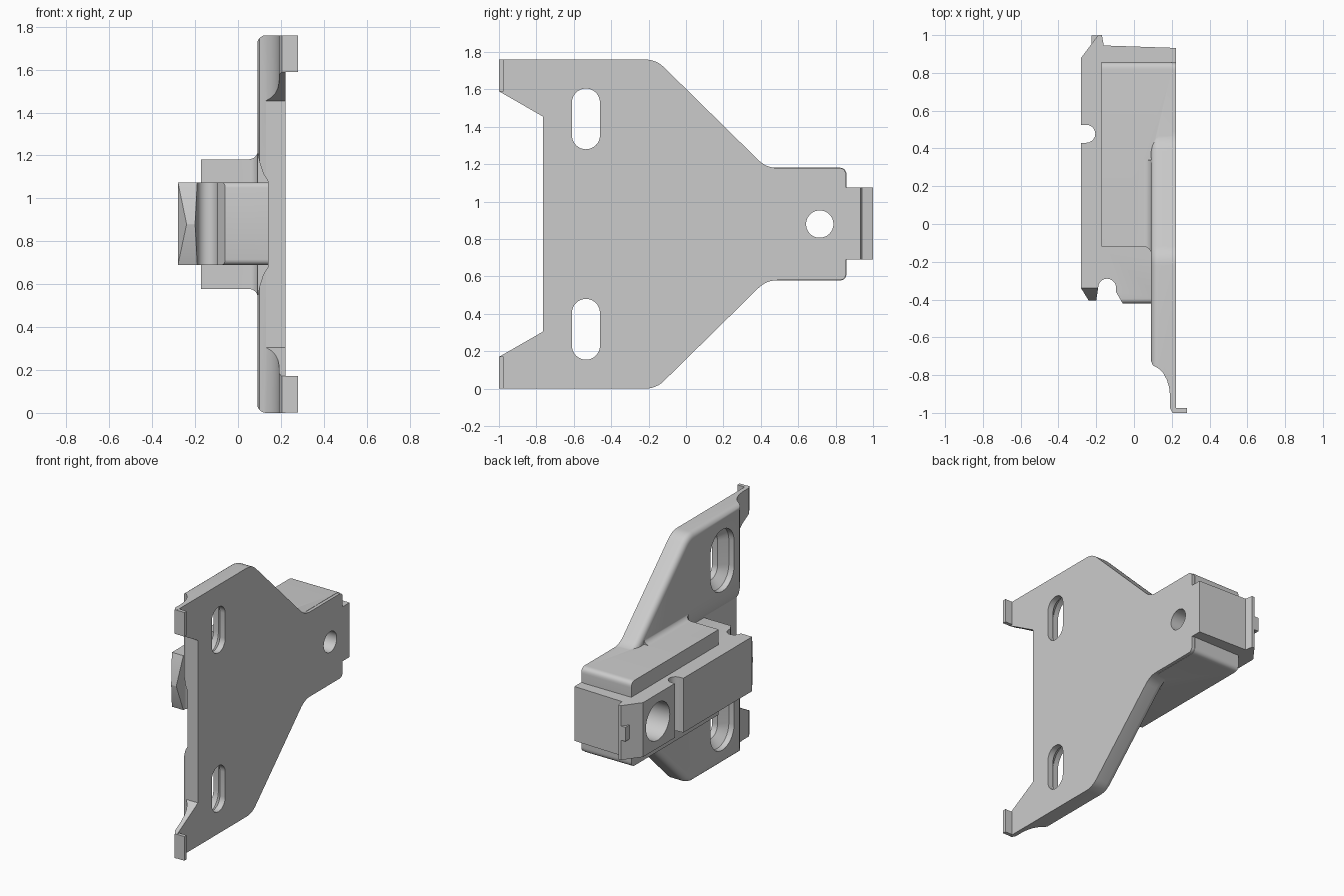
import bpy, bmesh
from math import sin, cos, pi
from mathutils import Vector

if "Cube" in bpy.data.objects:
    bpy.data.objects.remove(bpy.data.objects["Cube"])

ZC = 0.88  # mirror height


def loft(name, rings, edit=None):
    """Closed solid skinned through equal-length rings of 3D points."""
    bm = bmesh.new()
    vs = [[bm.verts.new(p) for p in r] for r in rings]
    n = len(vs[0])
    for a, b in zip(vs, vs[1:]):
        for i in range(n):
            j = (i + 1) % n
            bm.faces.new((a[i], a[j], b[j], b[i]))
    bm.faces.new(vs[0][::-1])
    bm.faces.new(vs[-1])
    bmesh.ops.recalc_face_normals(bm, faces=bm.faces)
    if edit:
        edit(bm)
    me = bpy.data.meshes.new(name)
    bm.to_mesh(me)
    bm.free()
    ob = bpy.data.objects.new(name, me)
    bpy.context.collection.objects.link(ob)
    return ob


def box(name, x0, x1, y0, y1, z0, z1):
    return loft(name, [[(x, y0, z0), (x, y1, z0), (x, y1, z1), (x, y0, z1)] for x in (x0, x1)])


def prism_x(name, pts, x0, x1, edit=None):
    return loft(name, [[(x, y, z) for y, z in pts] for x in (x0, x1)], edit)


def prism_z(name, pts, z0, z1, edit=None):
    return loft(name, [[(x, y, z) for x, y in pts] for z in (z0, z1)], edit)


def rounded(pts, seg=6):
    """Polygon of (u, v, radius) with rounded corners."""
    out = []
    for i, (u, v, r) in enumerate(pts):
        p = Vector((u, v))
        if r == 0:
            out.append((u, v))
            continue
        a = p + (Vector(pts[i - 1][:2]) - p).normalized() * r
        b = p + (Vector(pts[(i + 1) % len(pts)][:2]) - p).normalized() * r
        for k in range(seg + 1):
            t = k / seg
            out.append(tuple(a * (1 - t) ** 2 + p * 2 * t * (1 - t) + b * t * t))
    return out


def arc(cx, cy, r, a0, a1, n=10):
    return [(cx + r * cos(a0 + (a1 - a0) * i / n), cy + r * sin(a0 + (a1 - a0) * i / n)) for i in range(n + 1)]


def slot_cutter(name, y, z, half, steps):
    """Stadium-shaped hole along x; steps are (x, radius)."""
    rings = []
    for x, r in steps:
        ring = arc(y, z + half, r, 0, pi, 16) + arc(y, z - half, r, pi, 2 * pi, 16)
        if half == 0:
            ring = arc(y, z, r, 0, 2 * pi, 40)[:-1]
        rings.append([(x, a, b) for a, b in ring])
    return loft(name, rings)


def combine(a, b, op):
    m = a.modifiers.new(op, 'BOOLEAN')
    m.object, m.operation, m.solver = b, op, 'EXACT'
    bpy.context.view_layer.objects.active = a
    bpy.ops.object.modifier_apply(modifier=m.name)
    bpy.data.objects.remove(b)


def flare(name, half, y0, y1, x0, r):
    """Concave fillet skirt at the foot of a raised block."""
    rings = []
    for i in range(7):
        t = i / 6 * pi / 2
        x, d = x0 + r * sin(t), r * (1 - cos(t))
        rings.append([(x, y0 - d, ZC - half - d), (x, y1, ZC - half - d),
                      (x, y1, ZC + half + d), (x, y0 - d, ZC + half + d)])
    rings.append([(x + 0.04, b, c) for x, b, c in rings[-1]])
    return loft(name, rings)


# Base plate with rounded outer rim
low = [(-0.765, 0.305, 0), (-1, 0.17, 0), (-1, 0, 0), (-0.16, 0, 0.06),
       (0.43, 0.58, 0.06), (0.855, 0.58, 0.04)]
outline = rounded(low + [(y, 2 * ZC - z, r) for y, z, r in low[::-1]])


def rim(bm):
    es = [e for e in bm.edges if all(abs(v.co.x - 0.09) < 1e-5 for v in e.verts)]
    bmesh.ops.bevel(bm, geom=es, offset=0.04, segments=5, profile=0.5, affect='EDGES')


plate = prism_x("mounting_plate", outline, 0.09, 0.222, rim)

# Scooped thin feet at the front edge
scoop = [(0, -0.72), (0.088, -0.72), (0.10, -0.748), (0.13, -0.765), (0.155, -0.79), (0.174, -0.825),
         (0.186, -0.865), (0.191, -0.91), (0.191, -0.975), (0.205, -1.001), (0.205, -1.1), (0, -1.1)]
combine(plate, prism_z("scoop_cutter", scoop, -0.1, 1.9), 'DIFFERENCE')

# Shallow trough under the slider
trough = [(0.0, 0.54), (0.09, 0.54), (0.10, 0.59), (0.118, 0.645), (0.14, 0.68)]
trough += [(x, 2 * ZC - z) for x, z in trough[::-1]]
combine(plate, loft("trough_cutter", [[(x, y, z) for x, z in trough] for y in (-0.9, -0.162)]), 'DIFFERENCE')

# Foot lips
for z0, z1 in ((0.001, 0.172), (1.588, 1.759)):
    combine(plate, box("foot_lip", 0.206, 0.28, -1.0, -0.975, z0, z1), 'UNION')

# Raised block and its fillet
block = rounded([(-0.12, 0.578, 0), (0.858, 0.578, 0.04), (0.858, 1.182, 0.04), (-0.12, 1.182, 0)])
combine(plate, prism_x("raised_block", block, -0.172, 0.2), 'UNION')
combine(plate, flare("block_fillet", 0.302, -0.12, 0.34, 0.05, 0.043), 'UNION')

# Slider bar with notch, hooked end and arched front
bar = [(-0.28, -0.34), (-0.28, 0.43)] + arc(-0.2525, 0.4775, 0.0475, -pi / 2, pi / 2)
bar += [(-0.28, 0.525), (-0.28, 0.88), (-0.19, 1.0), (-0.17, 1.0), (-0.16, 0.945), (0.2215, 0.932),
        (0.2215, 0.845), (0.19, 0.845), (0.19, -0.42), (-0.06, -0.42), (-0.095, -0.36)]
bar += arc(-0.1425, -0.337, 0.0475, 0, pi) + [(-0.19, -0.34)]


def soften(bm):
    es = [e for e in bm.edges if all(abs(v.co.y + 0.42) < 1e-5 for v in e.verts)
          and abs(e.verts[0].co.z - e.verts[1].co.z) < 1e-5]
    bmesh.ops.bevel(bm, geom=es, offset=0.025, segments=4, profile=0.5, affect='EDGES')


combine(plate, prism_z("slider_bar", bar, 0.69, 1.075, soften), 'UNION')
combine(plate, box("hook_nub", -0.225, -0.178, 0.93, 0.999, 0.83, 0.93), 'UNION')

# Pointed nose on the slider
nose = [[(-0.28, -0.34, 0.69), (-0.19, -0.34, 0.69), (-0.19, -0.34, 1.075), (-0.28, -0.34, 1.075)],
        [(-0.24, -0.405, ZC - .002), (-0.2, -0.405, ZC - .002), (-0.2, -0.405, ZC + .002), (-0.24, -0.405, ZC + .002)]]
combine(plate, loft("slider_nose", nose), 'UNION')

# Countersunk slots and the deep screw hole
for z in (0.3175, 2 * ZC - 0.3175):
    combine(plate, slot_cutter("slot_cutter", -0.535, z, 0.0875,
            [(0.0, 0.135), (0.13, 0.13), (0.18, 0.075), (0.3, 0.075)]), 'DIFFERENCE')
combine(plate, slot_cutter("hole_cutter", 0.715, ZC, 0,
        [(-0.4, 0.135), (0.05, 0.13), (0.11, 0.073), (0.3, 0.073)]), 'DIFFERENCE')

plate.select_set(True)
bpy.context.view_layer.objects.active = plate
bpy.ops.object.shade_smooth_by_angle(angle=0.5)
